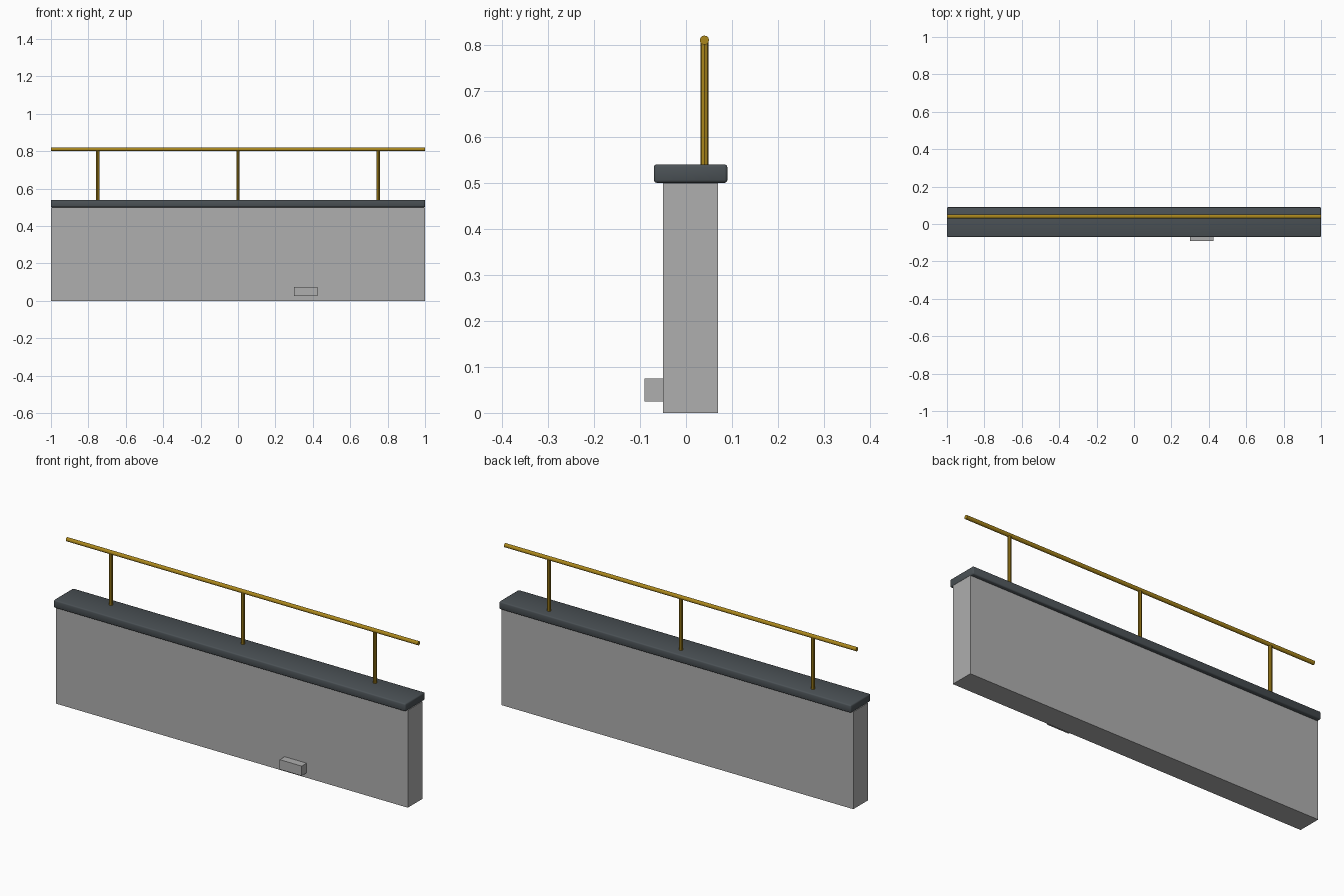
import bpy
from math import pi

if "Cube" in bpy.data.objects:
    bpy.data.objects.remove(bpy.data.objects["Cube"])


def material(name, color):
    m = bpy.data.materials.new(name)
    m.diffuse_color = color
    m.use_nodes = True
    m.node_tree.nodes["Principled BSDF"].inputs["Base Color"].default_value = m.diffuse_color
    return m


def box(name, x, y, z, mat, bevel=0):
    bpy.ops.mesh.primitive_cube_add(size=1)
    o = bpy.context.object
    o.name = name
    o.location = [(a + b) / 2 for a, b in (x, y, z)]
    o.scale = [b - a for a, b in (x, y, z)]
    bpy.ops.object.transform_apply(location=False, rotation=False, scale=True)
    o.data.materials.append(mat)
    if bevel:
        bpy.ops.object.shade_smooth()
        mod = o.modifiers.new("edge_round", 'BEVEL')
        mod.width = bevel
        mod.segments = 2
    return o


def rod(name, loc, radius, length, sides, mat, rot=(0, 0, 0)):
    bpy.ops.mesh.primitive_cylinder_add(vertices=sides, radius=radius, depth=length,
                                        location=loc, rotation=rot)
    o = bpy.context.object
    o.name = name
    o.data.materials.append(mat)


concrete = material("concrete", (0.425, 0.425, 0.425, 1))
slate = material("slate", (0.07, 0.083, 0.092, 1))
brass = material("brass", (0.41, 0.245, 0.012, 1))

# Wall, its coping and the small outlet block on the front
box("wall", (-1, 1), (-0.05, 0.07), (0, 0.5), concrete)
box("coping", (-1, 1), (-0.07, 0.09), (0.5, 0.54), slate, 0.006)
box("outlet_block", (0.3, 0.425), (-0.09, -0.05), (0.025, 0.075), concrete)

# Handrail on three posts
rod("handrail", (0, 0.04, 0.81), 0.01, 2, 12, brass, (0, pi / 2, 0))
for i, x in enumerate((-0.75, 0, 0.75)):
    rod(f"rail_post_{i + 1}", (x, 0.04, 0.675), 0.009, 0.27, 8, brass)
